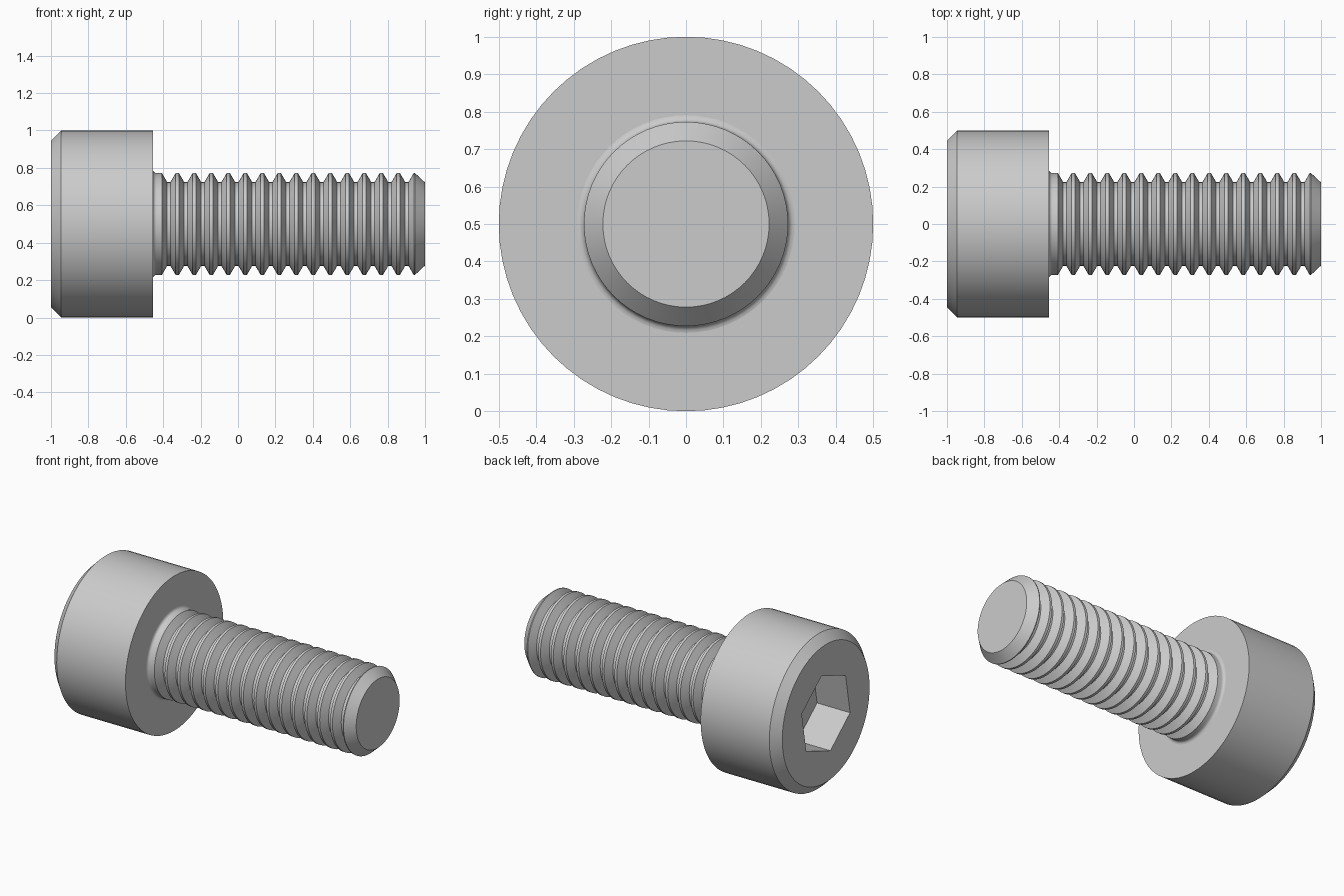
import bpy
import bmesh
from math import cos, sin, tau, radians

SIDES = 64
HEAD_R, SHANK_R, ROOT_R = 0.5, 0.2727, 0.2236
HEAD_END = -0.4545
PITCH = 1 / 11
CENTRE_Z = 0.5

cube = bpy.data.objects.get("Cube")
if cube:
    bpy.data.objects.remove(cube, do_unlink=True)

# Single steel colour
steel = bpy.data.materials.new("steel_grey")
steel.use_nodes = True
colour = (0.6, 0.6, 0.6, 1)
steel.diffuse_color = colour
steel.node_tree.nodes["Principled BSDF"].inputs["Base Color"].default_value = colour


def ring(bm, x, radius, count=SIDES, turn=0.0):
    """Ring of vertices around the long axis."""
    angles = [turn + tau * i / count for i in range(count)]
    return [bm.verts.new((x, radius * sin(a), CENTRE_Z + radius * cos(a))) for a in angles]


def bridge(bm, a, b):
    """Quads between two rings with equal counts."""
    for i in range(len(a)):
        j = (i + 1) % len(a)
        bm.faces.new((a[i], a[j], b[j], b[i]))


def revolve(bm, profile):
    """Turn a list of (x, radius) points; return the first and last rings."""
    rings = [ring(bm, x, r) for x, r in profile]
    for a, b in zip(rings, rings[1:]):
        bridge(bm, a, b)
    return rings[0], rings[-1]


def loop_edges(bm, verts):
    return [bm.edges.get((verts[i - 1], verts[i])) for i in range(len(verts))]


def finish(bm, name):
    bmesh.ops.recalc_face_normals(bm, faces=bm.faces)
    mesh = bpy.data.meshes.new(name)
    bm.to_mesh(mesh)
    bm.free()
    mesh.materials.append(steel)
    obj = bpy.data.objects.new(name, mesh)
    bpy.context.collection.objects.link(obj)
    bpy.ops.object.select_all(action="DESELECT")
    obj.select_set(True)
    bpy.context.view_layer.objects.active = obj
    bpy.ops.object.shade_smooth_by_angle(angle=radians(30))


# Cylindrical head with a chamfered rim and a hexagonal socket
bm = bmesh.new()
chamfer = 0.0545
rim, under = revolve(bm, [(-1, HEAD_R - chamfer), (-1 + chamfer, HEAD_R), (HEAD_END, HEAD_R)])
bm.faces.new(under)
mouth = ring(bm, -1, 0.2624, 6, radians(10))
floor = ring(bm, -0.764, 0.2624, 6, radians(10))
bridge(bm, mouth, floor)
bm.faces.new(floor)
bmesh.ops.triangle_fill(bm, use_beauty=True, normal=(-1, 0, 0),
                        edges=loop_edges(bm, rim) + loop_edges(bm, mouth))
finish(bm, "socket_head")

# Shank: fillet under the head, ring-shaped thread grooves, chamfered tip
fillet = 0.018
profile = []
for step in range(5):
    a = tau / 4 * step / 4
    profile.append((HEAD_END + fillet * (1 - cos(a)), SHANK_R + fillet * (1 - sin(a))))
flat = PITCH * 0.1875 / 2
flank = PITCH * 0.3125
for i in range(15):
    x = -0.37 + i * PITCH
    profile += [(x - flat - flank, SHANK_R), (x - flat, ROOT_R),
                (x + flat, ROOT_R), (x + flat + flank, SHANK_R)]
profile += [(0.9455, SHANK_R), (1, 0.222)]
bm = bmesh.new()
top, tip = revolve(bm, profile)
bm.faces.new(tip)
finish(bm, "threaded_shank")
